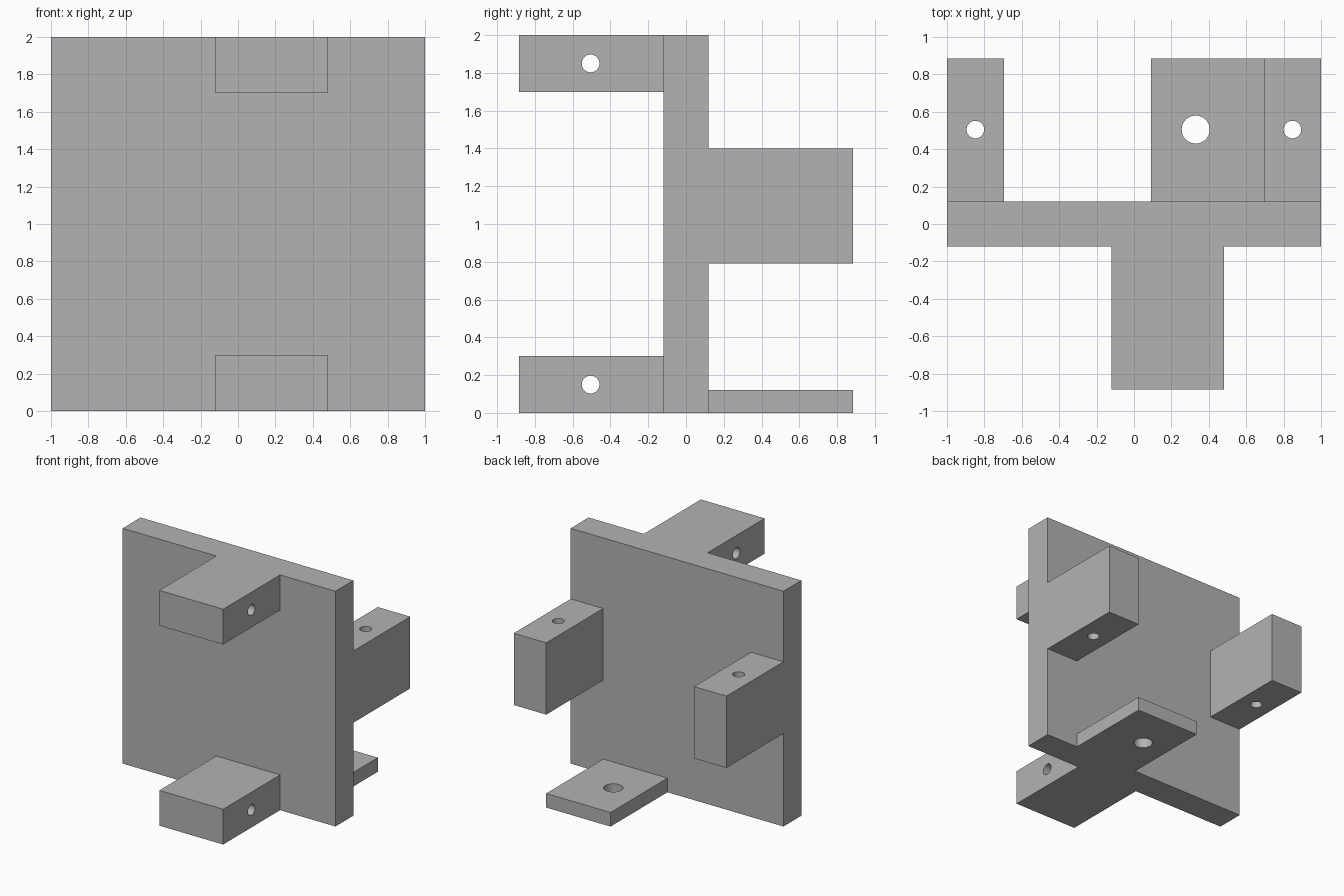
import bpy
from math import pi

if "Cube" in bpy.data.objects:
    bpy.data.objects.remove(bpy.data.objects["Cube"], do_unlink=True)

# Single matte grey
GREY = (0.45, 0.45, 0.45, 1)
grey = bpy.data.materials.new("plain grey")
grey.use_nodes = True
grey.diffuse_color = GREY
grey.node_tree.nodes["Principled BSDF"].inputs["Base Color"].default_value = GREY


def box(name, low, high):
    """Box spanning two opposite corners."""
    centre = [(a + b) / 2 for a, b in zip(low, high)]
    bpy.ops.mesh.primitive_cube_add(size=1, location=centre)
    obj = bpy.context.object
    obj.name = obj.data.name = name
    obj.scale = [b - a for a, b in zip(low, high)]
    bpy.ops.object.transform_apply(location=False, rotation=False, scale=True)
    obj.data.materials.append(grey)
    return obj


def drill(obj, centre, radius, axis):
    """Cut a round through hole along the x or z axis."""
    rotation = (0, pi / 2, 0) if axis == "x" else (0, 0, 0)
    bpy.ops.mesh.primitive_cylinder_add(vertices=48, radius=radius, depth=1,
                                        location=centre, rotation=rotation)
    cutter = bpy.context.object
    cutter.hide_render = True
    cutter.data.materials.append(grey)
    cut = obj.modifiers.new("hole", "BOOLEAN")
    cut.operation, cut.solver, cut.object = "DIFFERENCE", "EXACT", cutter
    bpy.ops.object.select_all(action="DESELECT")
    obj.select_set(True)
    bpy.context.view_layer.objects.active = obj
    bpy.ops.object.modifier_apply(modifier=cut.name)
    bpy.data.objects.remove(cutter, do_unlink=True)
    bpy.ops.object.shade_smooth_by_angle()


HALF = 0.12      # half the plate thickness
REACH = 0.885    # how far the lugs extend in y
HOLE_Y = 0.505
PIN = 0.047      # small hole radius

# Upright plate
box("main_plate", (-1, -HALF, 0), (1, HALF, 2))

# Front lugs, flush with the top and bottom edges, with sideways holes
for name, z in (("lower_front_lug", 0.0), ("upper_front_lug", 1.7)):
    lug = box(name, (-0.12, -REACH, z), (0.48, -HALF, z + 0.3))
    drill(lug, (0.18, -HOLE_Y, z + 0.15), PIN, "x")

# Rear side lugs, flush with the plate sides, with upright holes
for name, x in (("right_rear_lug", -1.0), ("left_rear_lug", 0.695)):
    lug = box(name, (x, HALF, 0.79), (x + 0.305, REACH, 1.4))
    drill(lug, (x + 0.152, HOLE_Y, 1.1), PIN, "z")

# Thin rear tab at the base with a wider hole
tab = box("rear_base_tab", (0.09, HALF, 0), (0.695, REACH, 0.12))
drill(tab, (0.33, HOLE_Y, 0.06), 0.075, "z")
